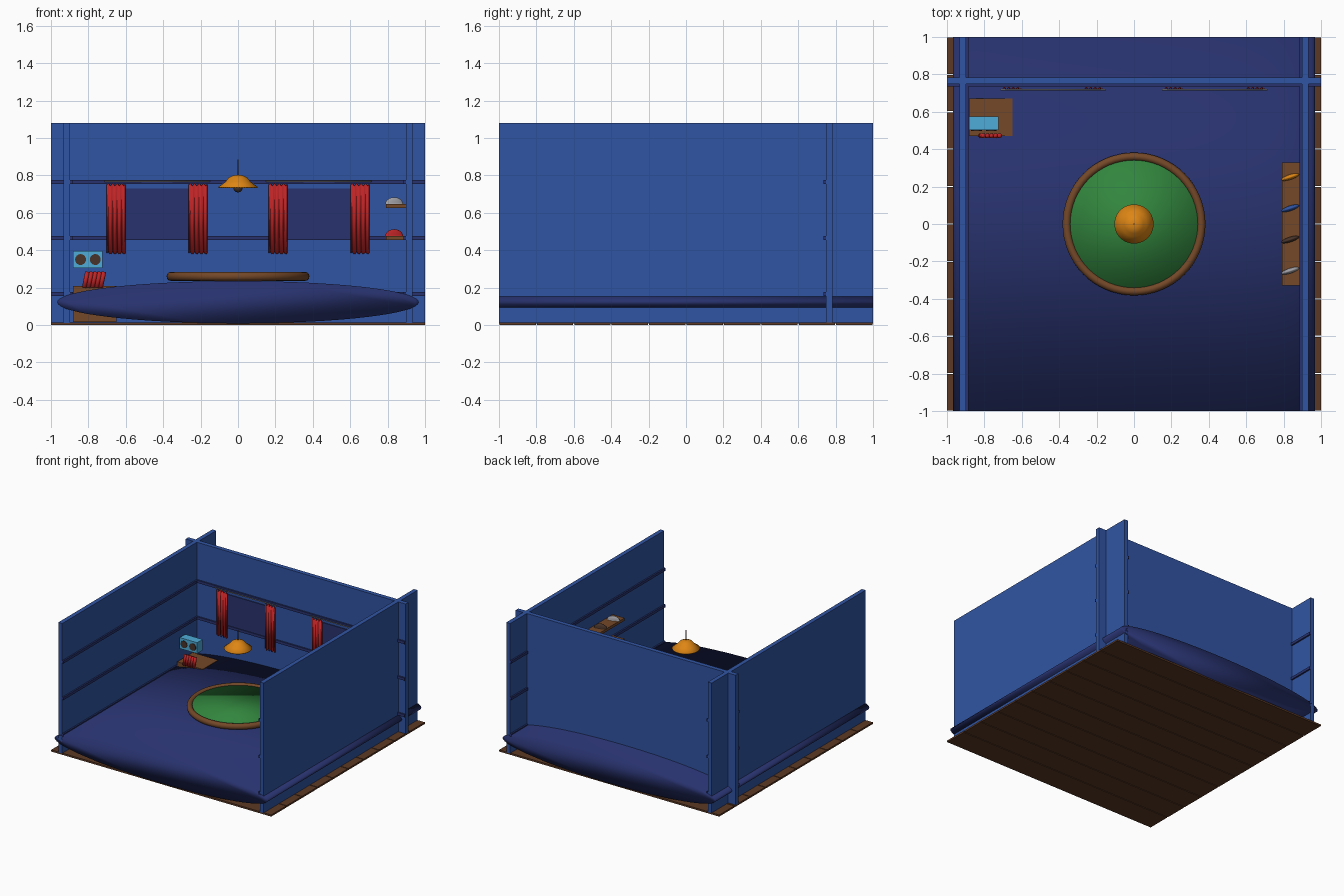
import bpy, bmesh, math
from mathutils import Matrix, Vector

old = bpy.data.objects.get("Cube")
if old:
    bpy.data.objects.remove(old, do_unlink=True)


def material(name, rgb):
    """Flat material from an sRGB 0-255 colour."""
    lin = [((c / 255 + 0.055) / 1.055) ** 2.4 for c in rgb] + [1]
    m = bpy.data.materials.new(name)
    m.use_nodes = True
    m.diffuse_color = lin
    m.node_tree.nodes["Principled BSDF"].inputs["Base Color"].default_value = lin
    return m


WALL = material("wall blue", (48, 84, 163))
NAVY = material("navy", (40, 50, 110))
FLOOR = material("floor brown", (92, 57, 36))
WOOD = material("wood brown", (116, 72, 40))
GREEN = material("felt green", (50, 134, 62))
ORANGE = material("lamp orange", (222, 134, 20))
RED = material("curtain red", (190, 36, 38))
CYAN = material("radio cyan", (78, 172, 216))
SILVER = material("silver", (160, 160, 165))
DARK = material("dark brown", (72, 52, 42))


def finish(name, bm, mat, smooth=False):
    bmesh.ops.recalc_face_normals(bm, faces=bm.faces)
    mesh = bpy.data.meshes.new(name)
    bm.to_mesh(mesh)
    bm.free()
    mesh.materials.append(mat)
    for p in mesh.polygons:
        p.use_smooth = smooth
    ob = bpy.data.objects.new(name, mesh)
    bpy.context.collection.objects.link(ob)
    return ob


def box(name, mat, x, y, z):
    """Box from (min, max) ranges."""
    bm = bmesh.new()
    size = [r[1] - r[0] for r in (x, y, z)]
    mid = [(r[0] + r[1]) / 2 for r in (x, y, z)]
    bmesh.ops.create_cube(bm, size=1, matrix=Matrix.Translation(mid) @ Matrix.Diagonal((*size, 1)))
    return finish(name, bm, mat)


def rod(name, mat, a, b, r, sides=12, smooth=True, squash=1):
    """Capped cylinder from a to b."""
    a, b = Vector(a), Vector(b)
    rot = (b - a).to_track_quat('Z', 'Y').to_matrix().to_4x4()
    bm = bmesh.new()
    bmesh.ops.create_cone(bm, cap_ends=True, segments=sides, radius1=r, radius2=r,
                          depth=(b - a).length)
    bm.transform(Matrix.Translation((a + b) / 2) @ rot @ Matrix.Diagonal((1, squash, 1, 1)))
    return finish(name, bm, mat, smooth)


def lathe(name, mat, profile, steps=48):
    """Spin (radius, z) points about the z axis."""
    bm = bmesh.new()
    vs = [bm.verts.new((r, 0, z)) for r, z in profile]
    es = [bm.edges.new(pair) for pair in zip(vs, vs[1:])]
    bmesh.ops.spin(bm, geom=vs + es, cent=(0, 0, 0), axis=(0, 0, 1),
                   angle=math.tau, steps=steps, use_duplicate=False)
    bmesh.ops.remove_doubles(bm, verts=bm.verts, dist=1e-4)
    return finish(name, bm, mat, True)


# Floor planks
for i in range(10):
    y = -1 + 0.2 * i
    box(f"floor_plank_{i + 1}", FLOOR, (-1, 1), (y + 0.003, y + 0.197), (0, 0.014))

# Rounded mat filling the room, softly shaded over its ends
bm = bmesh.new()
bmesh.ops.create_cone(bm, cap_ends=True, segments=64, radius1=1, radius2=1, depth=2)
bm.transform(Matrix.Translation((0, 0, 0.122)) @ Matrix.Diagonal((0.967, 1, 0.113, 1))
             @ Matrix.Rotation(math.pi / 2, 4, 'X'))
finish("padded_mat", bm, NAVY, True)

# Walls and the rails on their inner faces
box("back_wall", WALL, (-1, 1), (0.748, 0.784), (0.012, 1.08))
for side, s in (("left", 1), ("right", -1)):
    box(f"{side}_wall", WALL, sorted((s * 0.898, s * 0.933)), (-1, 1), (0.012, 1.08))
for i, z in enumerate((0.165, 0.465, 0.765)):
    h = (z - 0.011, z + 0.011)
    box(f"back_rail_{i + 1}", NAVY, (-1, 1), (0.736, 0.752), h)
    for side, s in (("left", 1), ("right", -1)):
        box(f"{side}_rail_{i + 1}", NAVY, sorted((s * 0.886, s * 0.902)), (-1, 1), h)


def curtain(name, x0, x1):
    """Pleated sheet with scalloped ends."""
    bm = bmesh.new()
    rows = []
    n = 32
    for i in range(n + 1):
        t = i / n
        wave = math.sin(t * math.tau * 4)
        x = x0 + (x1 - x0) * t
        rows.append([bm.verts.new((x, 0.724 + 0.006 * wave, z + 0.006 * wave))
                     for z in (0.385, 0.75)])
    for a, b in zip(rows, rows[1:]):
        bm.faces.new((a[0], b[0], b[1], a[1]))
    ob = finish(name, bm, RED, True)
    thick = ob.modifiers.new("thickness", 'SOLIDIFY')
    thick.thickness = 0.006
    thick.offset = 0


# Windows, curtain rods and curtains
for side, s in (("left", 1), ("right", -1)):
    box(f"{side}_window", NAVY, sorted((s * 0.235, s * 0.63)), (0.741, 0.75), (0.47, 0.73))
    rod(f"{side}_curtain_rod", SILVER, (s * 0.15, 0.718, 0.768), (s * 0.715, 0.718, 0.768), 0.004)
    curtain(f"{side}_inner_curtain", *sorted((s * 0.166, s * 0.262)))
    curtain(f"{side}_outer_curtain", *sorted((s * 0.604, s * 0.70)))

# Round table with a rolled rim
rod("table_top", GREEN, (0, 0, 0.236), (0, 0, 0.272), 0.355, 64)
rim = [(0.36 + 0.022 * math.cos(a), 0.26 + 0.024 * math.sin(a))
       for a in [math.tau * i / 12 for i in range(13)]]
lathe("table_rim", WOOD, rim, 64)

# Hanging lamp
lathe("lamp_shade", ORANGE, [(0, 0.803), (0.025, 0.80), (0.05, 0.788), (0.068, 0.765),
                             (0.105, 0.738), (0.103, 0.733), (0.064, 0.758),
                             (0.045, 0.78), (0, 0.795)])
rod("lamp_cord", DARK, (0, 0, 0.79), (0, 0, 0.885), 0.004)
bm = bmesh.new()
bmesh.ops.create_uvsphere(bm, u_segments=20, v_segments=12, radius=0.024,
                          matrix=Matrix.Translation((0, 0, 0.733)))
finish("lamp_bulb", bm, DARK, True)

# Corner chest with a two-dial box above it
box("corner_chest", WOOD, (-0.882, -0.65), (0.47, 0.67), (0.016, 0.209))
box("radio_body", CYAN, (-0.882, -0.724), (0.503, 0.574), (0.305, 0.395))
for i, x in enumerate((-0.842, -0.763)):
    rod(f"radio_dial_{i + 1}", DARK, (x, 0.51, 0.35), (x, 0.497, 0.35), 0.029, 24, False)

# Slanted red bars beneath the box
for i in range(5):
    x = -0.822 + 0.022 * i
    rod(f"red_bar_{i + 1}", RED, (x, 0.472, 0.2), (x + 0.017, 0.472, 0.285), 0.012)

# Two wall shelves, each with a row of slim domed pieces
rows = (("lower", 0.465, (RED, SILVER, ORANGE, WALL)),
        ("upper", 0.636, (SILVER, DARK, WALL, ORANGE)))
for label, z, mats in rows:
    box(f"{label}_shelf", WOOD, (0.79, 0.9), (-0.33, 0.33), (z - 0.011, z + 0.011))
    for i, m in enumerate(mats):
        bm = bmesh.new()
        bmesh.ops.create_uvsphere(bm, u_segments=24, v_segments=12, radius=1)
        bmesh.ops.bisect_plane(bm, geom=bm.verts[:] + bm.edges[:] + bm.faces[:],
                               plane_co=(0, 0, 0), plane_no=(0, 0, -1), clear_outer=True)
        bmesh.ops.holes_fill(bm, edges=[e for e in bm.edges if e.is_boundary])
        bm.transform(Matrix.Translation((0.835, -0.25 + 0.167 * i, z + 0.01))
                     @ Matrix.Rotation(math.radians(18), 4, 'Z')
                     @ Matrix.Diagonal((0.05, 0.014, 0.037, 1)))
        finish(f"{label}_shelf_piece_{i + 1}", bm, m, True)
